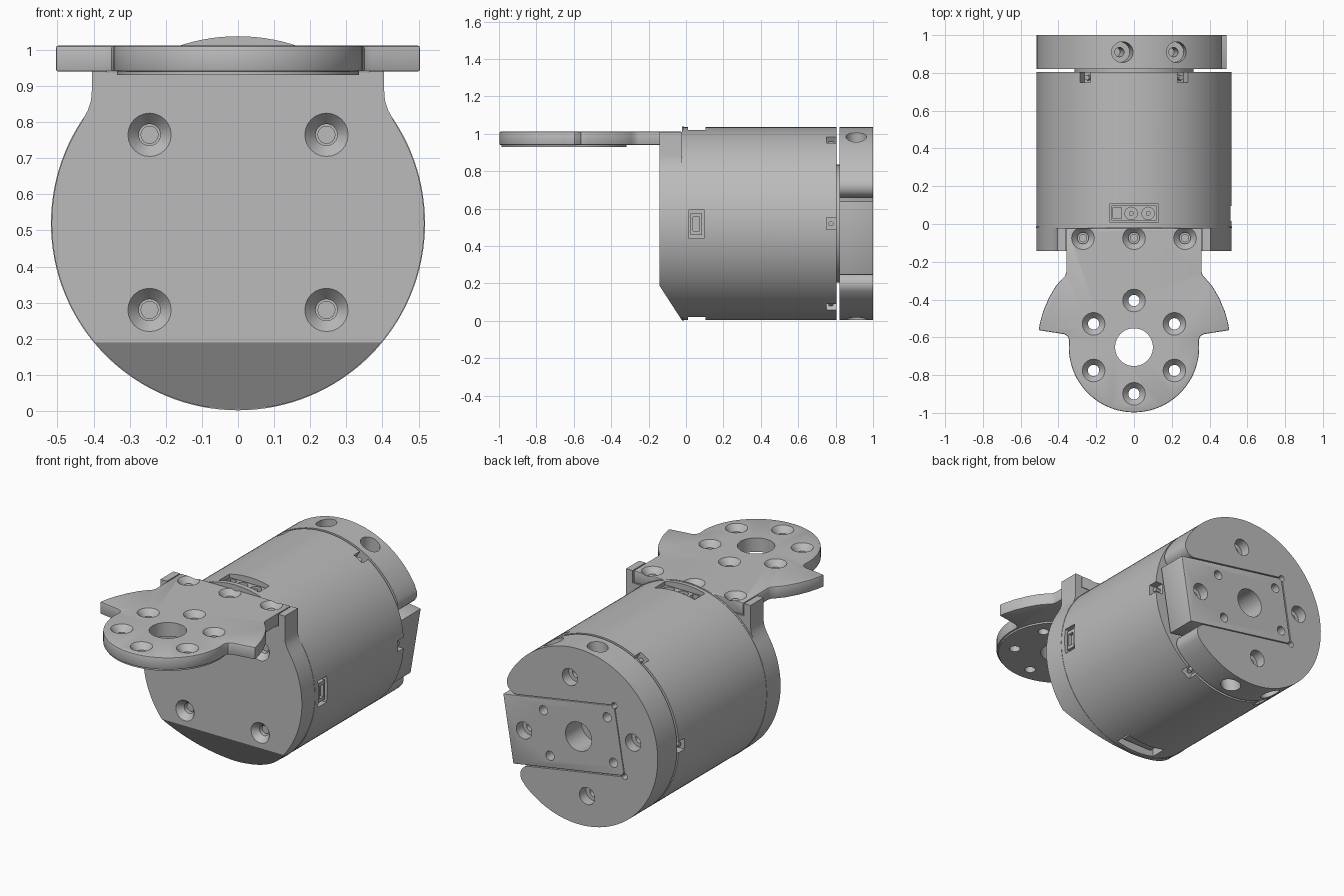
import bpy, bmesh, math
from mathutils import Matrix, Vector

cube = bpy.data.objects.get("Cube")
if cube:
    bpy.data.objects.remove(cube)

grey = bpy.data.materials.new("machined_grey")
grey.use_nodes = True
grey.diffuse_color = (0.5, 0.5, 0.5, 1)
grey.node_tree.nodes["Principled BSDF"].inputs["Base Color"].default_value = (0.5, 0.5, 0.5, 1)

CZ, R = 0.52, 0.516          # axis height and body radius
parts = []


def finish(name, bm, part=True):
    bmesh.ops.recalc_face_normals(bm, faces=bm.faces)
    me = bpy.data.meshes.new(name)
    bm.to_mesh(me)
    bm.free()
    me.materials.append(grey)
    ob = bpy.data.objects.new(name, me)
    bpy.context.collection.objects.link(ob)
    if part:
        parts.append(ob)
    else:
        ob.hide_render = True
    return ob


def arc(cx, cy, r, a0, a1, n):
    return [(cx + r * math.cos(math.radians(a0 + (a1 - a0) * i / n)),
             cy + r * math.sin(math.radians(a0 + (a1 - a0) * i / n))) for i in range(n + 1)]


def prism(name, pts, a, b, axis="y", part=True):
    """Extrude a closed 2D outline along an axis from a to b."""
    place = {"x": lambda u, v, t: (t, u, v), "y": lambda u, v, t: (u, t, v),
             "z": lambda u, v, t: (u, v, t)}[axis]
    bm = bmesh.new()
    lo = [bm.verts.new(place(u, v, a)) for u, v in pts]
    hi = [bm.verts.new(place(u, v, b)) for u, v in pts]
    bm.faces.new(lo)
    bm.faces.new(hi)
    for i in range(len(pts)):
        j = (i + 1) % len(pts)
        bm.faces.new((lo[i], lo[j], hi[j], hi[i]))
    return finish(name, bm, part)


def box(name, x0, x1, y0, y1, z0, z1, part=True):
    return prism(name, [(x0, y0), (x1, y0), (x1, y1), (x0, y1)], z0, z1, "z", part)


def disc(name, cx, cy, r, a, b, axis="y", n=96):
    return prism(name, arc(cx, cy, r, 0, 360, n)[:-1], a, b, axis)


def bore(pos, direction, profile, n=24):
    """Turned cutter: profile is (radius, height) along the outward direction."""
    m = Matrix.Translation(pos) @ Vector(direction).to_track_quat("Z", "Y").to_matrix().to_4x4()
    bm = bmesh.new()
    rings = [[bm.verts.new(m @ Vector((u, v, h))) for u, v in arc(0, 0, r, 0, 360, n)[:-1]]
             for r, h in profile]
    bm.faces.new(rings[0])
    bm.faces.new(rings[-1])
    for p, q in zip(rings, rings[1:]):
        for i in range(n):
            j = (i + 1) % n
            bm.faces.new((p[i], p[j], q[j], q[i]))
    return finish("cutter", bm, False)


def sink(pos, direction, depth):
    """Countersunk screw hole."""
    return bore(pos, direction, [(0.06, 0.02), (0.06, 0), (0.03, -0.035), (0.03, -depth)])


def cut(obs, cutters):
    for ob in obs:
        bpy.context.view_layer.objects.active = ob
        for c in cutters:
            mod = ob.modifiers.new("cut", "BOOLEAN")
            mod.operation, mod.solver, mod.object = "DIFFERENCE", "EXACT", c
            bpy.ops.object.modifier_apply(modifier=mod.name)
    for c in cutters:
        bpy.data.objects.remove(c)


def bevel(ob, width):
    mod = ob.modifiers.new("edge", "BEVEL")
    mod.width, mod.segments, mod.limit_method = width, 2, "ANGLE"
    mod.angle_limit = math.radians(40)
    bpy.context.view_layer.objects.active = ob
    bpy.ops.object.modifier_apply(modifier=mod.name)


def mirror(pts):
    return pts + [(-u, v) for u, v in reversed(pts)]


# Main body with connector pockets and rear clip notches
body = disc("motor_body", 0, CZ, R, -0.012, 0.805, n=128)
cutters = [box("cutter", -0.13, 0.13, 0.01, 0.105, 0.96, 1.1, False),
           box("cutter", -0.13, 0.13, 0.01, 0.105, -0.1, 0.07, False),
           box("cutter", 0.47, 0.6, 0.015, 0.095, 0.44, 0.595, False)]
for k in range(6):
    c = box("cutter", 0.47, 0.6, 0.75, 0.85, -0.032, 0.032, False)
    c.data.transform(Matrix.Translation((0, 0, CZ)) @ Matrix.Rotation(math.radians(60 * k), 4, "Y"))
    cutters.append(c)
    pin = disc("clip_pin", 0.775, 0, 0.014, 0.46, 0.5, "x", 12)
    pin.data.transform(Matrix.Translation((0, 0, CZ)) @ Matrix.Rotation(math.radians(60 * k), 4, "Y"))
cut([body], cutters)
disc("front_flange", 0, CZ, 0.518, -0.022, -0.012, n=128)
disc("output_hub", 0, CZ, 0.315, 0.79, 0.83, n=64)

# Connector inserts
top_plug = box("top_connector", -0.12, 0.12, 0.018, 0.097, 0.95, 1.005)
cut([top_plug], [bore((x, 0.056, 1.005), (0, 0, 1), [(0.033, 0.02), (0.033, -0.03)])
                 for x in (-0.015, 0.075)]
    + [box("cutter", -0.11, -0.065, 0.028, 0.088, 0.98, 1.1, False)])
for x in (-0.015, 0.075):
    disc("connector_pin", x, 0.056, 0.013, 0.97, 1.0, "z", 12)
box("bottom_connector", -0.1, 0.1, 0.025, 0.09, 0.04, 0.08)
side_plug = box("side_connector", 0.46, 0.505, 0.025, 0.085, 0.46, 0.575)
cut([side_plug], [box("cutter", 0.485, 0.6, 0.037, 0.073, 0.48, 0.555, False)])

# Front bracket: round plate with shoulders, lugs and a chamfered foot
outline = mirror(arc(0, CZ, R, -90, 33, 48)[1:]
                 + [(0.415, 0.835), (0.407, 0.86), (0.405, 0.885), (0.405, 1.01),
                    (0.363, 1.01), (0.363, 0.937)])
outline.append((0, CZ - R))
bracket = prism("front_bracket", outline, -0.143, -0.022)
cutters = [prism("cutter", [(-0.2, -0.25), (-0.2, 0.26), (-0.143, 0.19), (-0.02, 0.0), (0.02, -0.06),
                            (0.02, -0.25)], -0.8, 0.8, "x", False)]
cutters += [sink((x, -0.143, z), (0, -1, 0), 0.1) for x in (-0.245, 0.245) for z in (0.28, 0.765)]
cut([bracket], cutters)
for x in (-0.245, 0.245):
    for z in (0.28, 0.765):
        disc("bracket_screw", x, z, 0.025, -0.09, -0.04, n=16)

# Horizontal mounting plate with swept wings
half = [(0.358, -0.022), (0.358, -0.255), (0.365, -0.275), (0.385, -0.295), (0.415, -0.33),
        (0.45, -0.39), (0.48, -0.46), (0.497, -0.52), (0.505, -0.562), (0.37, -0.583),
        (0.35, -0.595), (0.343, -0.615)] + arc(0, -0.652, 0.345, 0, -88, 28)
plate = prism("mounting_plate", mirror(half), 0.94, 1.012, "z")
bevel(plate, 0.006)
boss = disc("plate_boss", 0, -0.652, 0.335, 0.93, 0.941, "z")
holes = [bore((0, -0.652, 1.012), (0, 0, 1), [(0.1, 0.02), (0.1, -0.1)], 48)]
for k in range(6):
    a = math.radians(30 + 60 * k)
    holes.append(sink((0.247 * math.cos(a), -0.652 + 0.247 * math.sin(a), 1.012), (0, 0, 1), 0.1))
cut([plate, boss], holes)
cut([plate], [sink((x, -0.075, 1.012), (0, 0, 1), 0.06) for x in (-0.27, 0, 0.27)])
for x in (-0.27, 0, 0.27):
    disc("plate_screw", x, -0.075, 0.022, 0.945, 0.985, "z", 16)

# Rear clamp: C-shaped ring with an inset block, turned slightly about the axis
fa = math.degrees(math.atan2(0.265, 0.3678))
clamp = prism("rear_clamp", arc(0.3678, 0.265, 0.06, -90, fa, 10) + arc(0, 0, R, fa, 360 - fa, 100)[1:-1]
              + arc(0.3678, -0.265, 0.06, -fa, 90, 10) + [(-0.273, -0.205), (-0.273, 0.205)],
              0.82, 1.0)
block = box("rear_block", -0.268, 0.465, 0.82, 1.0, -0.2, 0.2)
bevel(block, 0.004)
rear = (0, 1, 0)
stepped = [(0.05, 0.02), (0.05, -0.06), (0.025, -0.06), (0.025, -0.13)]
cut([block], [bore((0, 1, 0), rear, [(0.085, 0.02), (0.085, -0.15)], 40),
              bore((0.36, 1, 0), rear, stepped)]
    + [bore((x, 1, z), rear, [(0.027, 0.02), (0.027, -0.12)], 16)
       for x in (-0.21, 0.21) for z in (-0.13, 0.13)])
cut([clamp], [bore(p, rear, stepped) for p in ((-0.36, 1, 0), (0, 1, 0.34), (0, 1, -0.34))]
    + [bore((x, 0.91, s * 0.49), (0, 0, s), [(0.055, 0.1), (0.055, -0.09), (0.025, -0.09), (0.025, -0.22)])
       for x in (-0.145, 0.145) for s in (-1, 1)])
cut([clamp, block], [bore((-0.27, 1, z), rear, [(0.018, 0.02), (0.018, -0.1)], 14)
                     for z in (-0.202, 0.202)])
turn = Matrix.Translation((0, 0, CZ)) @ Matrix.Rotation(math.radians(9.5), 4, "Y")
for ob in (clamp, block):
    ob.data.transform(turn)

# Smooth rounded surfaces, keep edges crisp
bpy.ops.object.select_all(action="DESELECT")
for ob in parts:
    ob.select_set(True)
bpy.context.view_layer.objects.active = body
bpy.ops.object.shade_smooth_by_angle(angle=math.radians(30))
